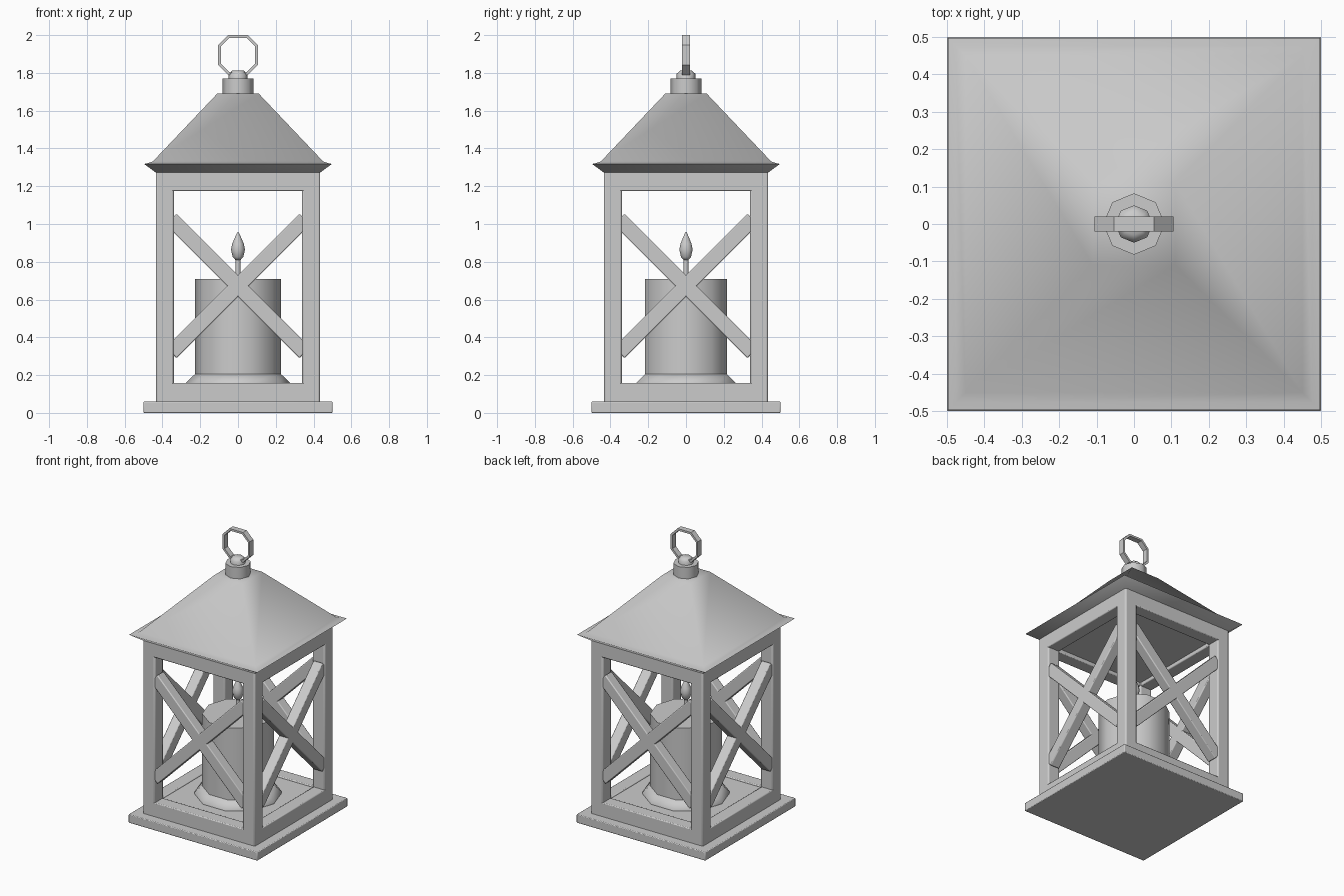
import bpy, bmesh
from math import pi, cos, sin, radians, sqrt
from mathutils import Matrix, Vector

if "Cube" in bpy.data.objects:
    bpy.data.objects.remove(bpy.data.objects["Cube"])


def finish(name, bm, smooth=None):
    bmesh.ops.recalc_face_normals(bm, faces=bm.faces)
    me = bpy.data.meshes.new(name)
    bm.to_mesh(me)
    bm.free()
    ob = bpy.data.objects.new(name, me)
    bpy.context.collection.objects.link(ob)
    if smooth:
        me.shade_smooth()
        me.set_sharp_from_angle(angle=radians(smooth))
    return ob


def box(name, lo, hi, bevel=0.0, mat=Matrix()):
    lo, hi = Vector(lo), Vector(hi)
    size = hi - lo
    bm = bmesh.new()
    bmesh.ops.create_cube(bm, size=1, matrix=mat @ Matrix.Translation((lo + hi) / 2)
                          @ Matrix.Diagonal((*size, 1)))
    ob = finish(name, bm, 35 if bevel else None)
    if bevel:
        m = ob.modifiers.new("edge", 'BEVEL')
        m.width, m.segments = bevel, 2
    return ob


def lathe(name, profile, sides, start=0.0, smooth=50):
    """Stack of n-sided rings from (radius, z) pairs, capped at both ends."""
    bm = bmesh.new()
    rings = [[bm.verts.new((r * cos(start + 2 * pi * i / sides),
                            r * sin(start + 2 * pi * i / sides), z))
              for i in range(sides)] for r, z in profile]
    for a, b in zip(rings, rings[1:]):
        for i in range(sides):
            j = (i + 1) % sides
            bm.faces.new((a[i], a[j], b[j], b[i]))
    bm.faces.new(rings[0])
    bm.faces.new(rings[-1])
    return finish(name, bm, smooth)


# base slab, floor and ceiling
box("base", (-.5, -.5, 0), (.5, .5, .06), .005)
box("floor", (-.36, -.36, .05), (.36, .36, .15))
box("ceiling", (-.36, -.36, 1.2), (.36, .36, 1.3))

# four sides: corner post, rails and crossed braces
for k, side in enumerate(("front", "right", "back", "left")):
    rot = Matrix.Rotation(k * pi / 2, 4, 'Z')
    box(side + "_post", (.34, -.435, .05), (.435, -.34, 1.29), .01, rot)
    box(side + "_bottom_rail", (-.36, -.435, .05), (.36, -.345, .158), .006, rot)
    box(side + "_top_rail", (-.36, -.435, 1.175), (.36, -.345, 1.29), .006, rot)
    for s in (1, -1):
        tilt = rot @ Matrix.Translation((0, -.393, .672)) @ Matrix.Rotation(s * pi / 4, 4, 'Y')
        box(side + "_brace", (-.5, -.036, -.04), (.5, .036, .04), .006, tilt)

# hipped roof with flared eave
q = sqrt(2)
lathe("roof", [(r * q, z) for r, z in ((.435, 1.272), (.497, 1.318), (.476, 1.322),
                                       (.45, 1.332), (.11, 1.69))], 4, pi / 4, 65)

# collar and cap
lathe("collar", [(.082, 1.68), (.082, 1.77)], 8)
lathe("cap", [(.05, 1.76), (.05, 1.795), (.03, 1.812)], 8)

# octagonal hanging ring
bm = bmesh.new()
loops = []
for half, cut in ((.105, .053), (.091, .046)):
    pts = []
    for k in range(4):
        for x, z in ((half, -cut), (half, cut)):
            pts.append((x * cos(k * pi / 2) - z * sin(k * pi / 2),
                        x * sin(k * pi / 2) + z * cos(k * pi / 2)))
    for y in (-.02, .02):
        loops.append([bm.verts.new((x, y, z + 1.895)) for x, z in pts])
of, ob_, nf, nb = loops
for a, b in ((of, ob_), (ob_, nb), (nb, nf), (nf, of)):
    for i in range(8):
        j = (i + 1) % 8
        bm.faces.new((a[i], a[j], b[j], b[i]))
finish("hanging_ring", bm)

# candle on its dish, wick and flame
lathe("dish", [(.278, .148), (.278, .158), (.228, .205)], 10)
lathe("candle", [(.228, .15), (.228, .71)], 10)
lathe("wick", [(.013, .70), (.013, .83)], 8)
lathe("flame", [(.012, .808), (.028, .825), (.037, .865), (.031, .895),
                (.016, .93), (.003, .958)], 10, 0, 60)
